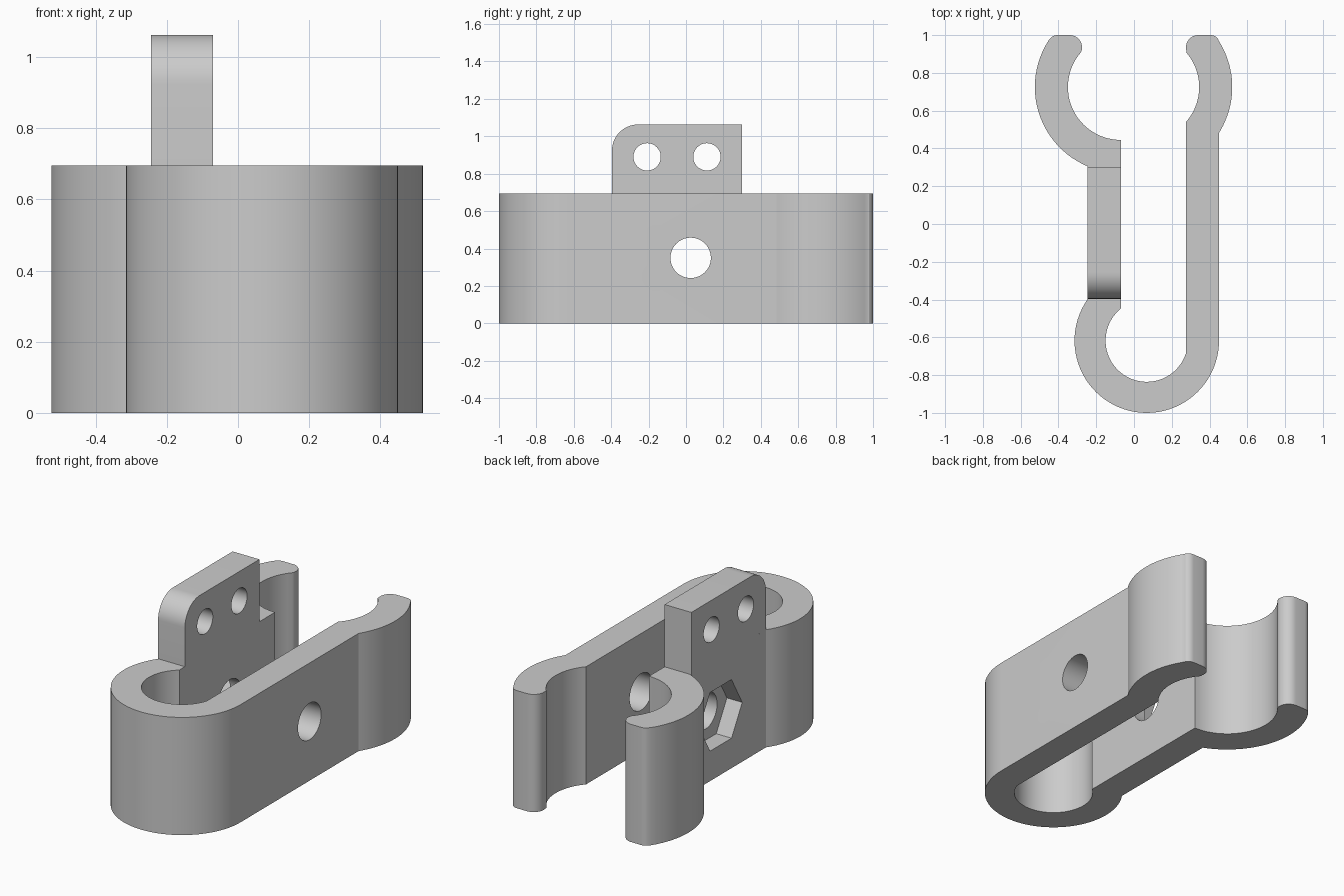
import bpy, bmesh
from math import sin, cos, radians
from mathutils import Matrix, Vector

cube = bpy.data.objects.get("Cube")
if cube:
    bpy.data.objects.remove(cube, do_unlink=True)

grey = bpy.data.materials.new("plain grey")
grey.use_nodes = True
COLOUR = (0.6, 0.6, 0.6, 1)
grey.diffuse_color = COLOUR
grey.node_tree.nodes["Principled BSDF"].inputs["Base Color"].default_value = COLOUR


def arc(cx, cy, r, start, end, steps=24):
    """Points on a circular arc, angles in degrees."""
    angles = [radians(start + (end - start) * i / steps) for i in range(steps + 1)]
    return [(cx + r * cos(a), cy + r * sin(a)) for a in angles]


def prism(name, outline, low, high, along_x=False):
    """Extrude an outline along z, or a (y, z) outline along x."""
    def place(u, v, w):
        return (w, u, v) if along_x else (u, v, w)
    bm = bmesh.new()
    base = bm.faces.new([bm.verts.new(place(u, v, low)) for u, v in outline])
    new = bmesh.ops.extrude_face_region(bm, geom=[base])["geom"]
    moved = [g for g in new if isinstance(g, bmesh.types.BMVert)]
    bmesh.ops.translate(bm, verts=moved, vec=place(0, 0, high - low))
    bmesh.ops.recalc_face_normals(bm, faces=bm.faces)
    mesh = bpy.data.meshes.new(name)
    bm.to_mesh(mesh)
    bm.free()
    mesh.materials.append(grey)
    obj = bpy.data.objects.new(name, mesh)
    bpy.context.collection.objects.link(obj)
    return obj


def select(obj):
    bpy.ops.object.select_all(action="DESELECT")
    obj.select_set(True)
    bpy.context.view_layer.objects.active = obj


def cut(obj, outline, low, high):
    """Subtract a sideways prism from a part."""
    cutter = prism("cutter", outline, low, high, along_x=True)
    cutter.hide_render = True
    mod = obj.modifiers.new("cut", "BOOLEAN")
    mod.operation, mod.solver, mod.object = "DIFFERENCE", "EXACT", cutter
    select(obj)
    bpy.ops.object.modifier_apply(modifier=mod.name)
    bpy.data.objects.remove(cutter, do_unlink=True)


def circle(y, z, r, sides=48):
    return arc(y, z, r, 0, 360 * (sides - 1) / sides, sides - 1)


HEIGHT = 0.695
PLATE_OUT, PLATE_IN = -0.245, -0.07

# Rounded lip of the left jaw, mirrored for the right jaw
lip = arc(-0.34, 0.935, 0.065, -15, 90, 10) + arc(-0.405, 0.95, 0.05, 90, 144, 6)
right_lip = [(-x, y) for x, y in reversed(lip)]

# Clip body: left jaw, plate, spring loop, long wall and right jaw
outline = (
    arc(-0.07, 0.725, 0.28, 270, 139)
    + lip
    + arc(-0.07, 0.725, 0.455, 147, 247.4)
    + arc(0.0675, -0.6175, 0.3825, 144.8, 360, 48)
    + arc(0.065, 0.725, 0.455, -32.2, 33)
    + right_lip
    + arc(0.065, 0.725, 0.28, 41, -41.4)
    + arc(0.0675, -0.6175, 0.218, -17.9, -230.9, 48)
)
body = prism("clip_body", outline, 0, HEIGHT)

# Bolt bore through both walls, hexagonal nut recess on the plate
cut(body, circle(0.025, 0.35, 0.108), -0.8, 0.8)
cut(body, circle(0.025, 0.35, 0.2, 6), -0.4, PLATE_OUT + 0.1)

# Mounting ear with a rounded front corner and two holes
ear_outline = [(-0.396, HEIGHT), (0.3, HEIGHT), (0.3, 1.063)]
ear_outline += arc(-0.256, 0.923, 0.14, 90, 180, 16)
ear = prism("mounting_ear", ear_outline, PLATE_OUT, PLATE_IN, along_x=True)
for y in (-0.208, 0.112):
    cut(ear, circle(y, 0.89, 0.073), -0.5, 0.5)

for part in (body, ear):
    select(part)
    bpy.ops.object.shade_smooth_by_angle(angle=radians(30))
